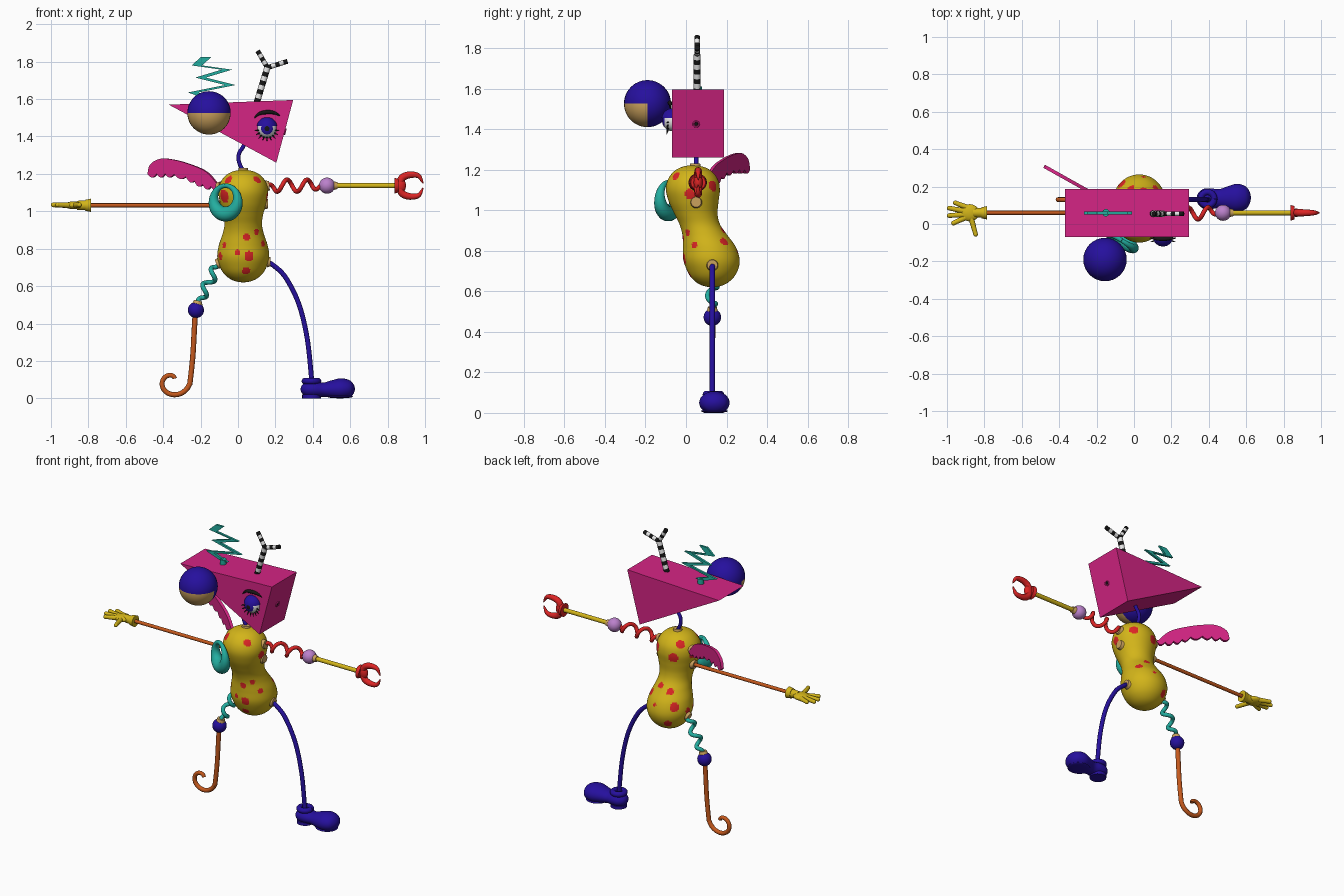
import bpy, bmesh, math
from math import sin, cos, pi, radians
from mathutils import Vector, Matrix

if "Cube" in bpy.data.objects:
    bpy.data.objects.remove(bpy.data.objects["Cube"], do_unlink=True)


def material(name, *rgb):
    m = bpy.data.materials.new(name)
    m.use_nodes = True
    m.diffuse_color = (*rgb, 1)
    m.node_tree.nodes["Principled BSDF"].inputs["Base Color"].default_value = (*rgb, 1)
    return m


yellow = material("yellow", .65, .46, .01)
red = material("red", .72, .018, .018)
pink = material("pink", .66, .018, .23)
blue = material("deep blue", .019, .005, .34)
teal = material("teal", .017, .42, .35)
orange = material("burnt orange", .56, .1, .012)
purple = material("lilac", .5, .22, .6)
tan = material("tan", .6, .36, .11)
white = material("white", .8, .8, .8)
black = material("black", .008, .008, .008)


def finish(name, bm, *mats, angle=40):
    bmesh.ops.recalc_face_normals(bm, faces=bm.faces)
    mesh = bpy.data.meshes.new(name)
    bm.to_mesh(mesh)
    bm.free()
    for m in mats:
        mesh.materials.append(m)
    ob = bpy.data.objects.new(name, mesh)
    bpy.context.collection.objects.link(ob)
    bpy.ops.object.select_all(action='DESELECT')
    ob.select_set(True)
    bpy.context.view_layer.objects.active = ob
    bpy.ops.object.shade_smooth_by_angle(angle=radians(angle))
    return ob


def smooth(pts, n=8, first=None, last=None):
    """Sample a smooth curve through points of any dimension."""
    p = [Vector(q) for q in pts]
    p = [Vector(first) if first else 2 * p[0] - p[1]] + p + [Vector(last) if last else 2 * p[-1] - p[-2]]
    out = []
    for a, b, c, d in zip(p, p[1:], p[2:], p[3:]):
        for i in range(n):
            t = i / n
            out.append(b + (c - a) * (t / 2) + (2 * a - 5 * b + 4 * c - d) * (t * t / 2)
                       + (3 * b - a - 3 * c + d) * (t ** 3 / 2))
    return out + [p[-2]]


def skin(bm, rings):
    rows = [[bm.verts.new(v) for v in ring] for ring in rings]
    n = len(rows[0])
    for a, b in zip(rows, rows[1:]):
        for i in range(n):
            bm.faces.new((a[i], a[(i + 1) % n], b[(i + 1) % n], b[i]))
    bm.faces.new(rows[0])
    bm.faces.new(rows[-1])


def tube(name, pts, mat, r0, r1=None, sides=12, radius=None):
    pts = [Vector(p) for p in pts]
    r1 = r0 if r1 is None else r1
    last = len(pts) - 1
    rings, normal = [], Vector((.13, .92, .21))
    for i, p in enumerate(pts):
        t = (pts[min(i + 1, last)] - pts[max(i - 1, 0)]).normalized()
        normal = (normal - t * normal.dot(t)).normalized()
        side = t.cross(normal)
        r = radius(i / last) if radius else r0 + (r1 - r0) * i / last
        rings.append([p + (normal * cos(k * 2 * pi / sides) + side * sin(k * 2 * pi / sides)) * r
                      for k in range(sides)])
    bm = bmesh.new()
    skin(bm, rings)
    return finish(name, bm, mat, angle=60)


def ball(name, center, size, *mats, rule=None, pole=0):
    bm = bmesh.new()
    bmesh.ops.create_uvsphere(bm, u_segments=32, v_segments=24, radius=1, matrix=Matrix.Rotation(pole, 4, 'X'))
    for f in bm.faces:
        f.material_index = rule(f.calc_center_median()) if rule else 0
    bmesh.ops.scale(bm, vec=size if isinstance(size, tuple) else (size,) * 3, verts=bm.verts)
    bmesh.ops.translate(bm, vec=center, verts=bm.verts)
    return finish(name, bm, *mats)


def rod(name, a, b, r0, mat, r1=None):
    return tube(name, (a, b), mat, r0, r1, sides=20)


def plate(name, outline, depth, mat):
    bm = bmesh.new()
    face = bm.faces.new([bm.verts.new(p) for p in outline])
    new = bmesh.ops.extrude_face_region(bm, geom=[face], use_keep_orig=True)["geom"]
    bmesh.ops.translate(bm, vec=depth, verts=[v for v in new if isinstance(v, bmesh.types.BMVert)])
    return finish(name, bm, mat, angle=20)


def circle(c, r, u, v, n=24):
    return [Vector(c) + (Vector(u) * cos(i * 2 * pi / n) + Vector(v) * sin(i * 2 * pi / n)) * r for i in range(n + 1)]


def helix(a, b, r, turns, n=64):
    a, b = Vector(a), Vector(b)
    d = (b - a).normalized()
    u = Vector((0, 1, 0))
    w = d.cross(u)
    return [a.lerp(b, i / n) + (u * sin(turns * 2 * pi * i / n) + w * cos(turns * 2 * pi * i / n))
            * r * min(1, 6 * i / n, 6 * (1 - i / n)) for i in range(n + 1)]


# Peanut body: height, depth centre, radius
X = .028
profile = [(.62, .13, 0), (.632, .13, .058), (.665, .13, .102), (.71, .13, .128), (.76, .125, .139),
           (.82, .115, .13), (.88, .092, .11), (.93, .068, .1), (.98, .05, .106), (1.04, .038, .122),
           (1.1, .034, .133), (1.15, .034, .124), (1.19, .034, .095), (1.213, .034, .055), (1.222, .034, 0)]
mirror = [(z, y, -r) for z, y, r in (profile[1], profile[-2])]
sections = smooth(profile, 8, *mirror)
body = bmesh.new()
skin(body, [[(X + max(r, .001) * cos(k * pi / 48), y + max(r, .001) * sin(k * pi / 48), z) for k in range(96)]
            for z, y, r in sections])
# Spots: direction in degrees, height, radius
spots = []
for deg, h, size in [(-143, 1.08, .036), (-135, 1.17, .024), (-80, .86, .02), (-141, .82, .016), (-103, .78, .015),
                     (-77, .76, .026), (-82, .68, .022), (-152, .76, .02), (-7, 1.08, .025), (49, 1.12, .027),
                     (-48, .89, .017), (-34, .83, .017), (42, .845, .023), (-48, 1.17, .023), (130, 1.17, .026),
                     (110, 1.09, .03), (115, .88, .022), (135, .8, .03), (120, .69, .026), (175, .76, .02),
                     (165, 1.1, .025), (75, .9, .02), (80, .8, .012)]:
    z, y, r = min(sections, key=lambda s: abs(s[0] - h))
    spots.append((Vector((X + r * cos(radians(deg)), y + r * sin(radians(deg)), h)), size))
for f in body.faces:
    c = f.calc_center_median()
    f.material_index = int(any((c - s).length < r for s, r in spots))
finish("body", body, yellow, red)

# Sockets
for name, p, d in [("left_shoulder_socket", (.148, .05, 1.135), (.02, 0, .002)),
                   ("left_spare_socket", (.142, .05, 1.04), (.018, 0, 0)),
                   ("left_hip_socket", (.155, .13, .73), (.018, 0, 0)),
                   ("right_shoulder_socket", (-.085, .055, 1.03), (-.022, 0, 0)),
                   ("wing_socket", (-.092, .07, 1.13), (-.02, .008, 0)),
                   ("right_hip_socket", (-.095, .13, .725), (-.02, 0, -.008)),
                   ("neck_socket", (.028, .045, 1.205), (0, 0, .026))]:
    rod(name, p, Vector(p) + Vector(d), .03, tan, .025)

# Neck and wedge head
tube("neck", smooth([(.025, .05, 1.22), (.005, .05, 1.265), (.006, .05, 1.31), (.03, .05, 1.35), (.04, .05, 1.4)]),
     blue, .011)
plate("head", [(-.37, -.07, 1.57), (.295, -.07, 1.595), (.205, -.07, 1.26)], (0, .257, 0), pink)
tube("ear_hole", circle((.252, .05, 1.425), .014, (0, 1, 0), (.25, 0, .97)), pink, .004, sides=8)
rod("ear_hole_center", (.24, .05, 1.428), (.2535, .05, 1.425), .009, black)

# Eyes, lashes and brow
ball("big_eye", (-.155, -.19, 1.526), .116, blue, tan, rule=lambda c: int(c.z < 0 and c.y < 0))
ball("small_eye", (.155, -.066, 1.442), .052, white, blue, black, pole=pi / 2,
     rule=lambda c: 2 if c.y < -.95 else 1 if c.y < -.8 else 0)
ball("small_eyelid", (.155, -.066, 1.448), .055, blue, rule=None)
lid = bpy.context.object
bm = bmesh.new()
bm.from_mesh(lid.data)
bmesh.ops.bisect_plane(bm, geom=bm.verts[:] + bm.edges[:] + bm.faces[:], plane_co=(.155, -.066, 1.456),
                       plane_no=(0, 0, 1), clear_inner=True)
bm.to_mesh(lid.data)
bm.free()
for i in range(9):
    a = radians(190 + i * 20)
    d = Vector((cos(a), -.3, sin(a)))
    c = Vector((.155, -.075, 1.442))
    rod("eyelash", c + d * .046, c + d * .068, .0045, black, .001)
tube("eyebrow", smooth([(.085, -.075, 1.497), (.115, -.078, 1.522), (.155, -.08, 1.53), (.195, -.078, 1.526),
                        (.225, -.075, 1.51)]), black, 0, radius=lambda t: .002 + .009 * sin(pi * t))

# Zigzag hair
path = [(-.14, 1.6), (-.24, 1.635), (-.04, 1.675), (-.2, 1.715), (-.06, 1.757), (-.22, 1.78), (-.17, 1.825)]
plate("zigzag_hair", [(x + .028, .052, z) for x, z in path] + [(x - .028, .052, z) for x, z in path[::-1]],
      (0, .014, 0), teal)
rod("hair_base", (-.15, .06, 1.57), (-.15, .06, 1.61), .02, teal)

# Striped forked antenna
bm = bmesh.new()
fork = Vector((.157, .055, 1.768))
for start, end, r, n in [((.1, .055, 1.58), fork, .017, 8), (fork, (.105, .055, 1.858), .013, 5),
                         (fork, (.265, .055, 1.802), .013, 5)]:
    start, end = Vector(start), Vector(end)
    turn = (end - start).to_track_quat('Z', 'Y').to_matrix().to_4x4()
    for i in range(n):
        m = Matrix.Translation(start.lerp(end, (i + .5) / n)) @ turn
        made = bmesh.ops.create_cone(bm, cap_ends=True, segments=16, radius1=r, radius2=r,
                                     depth=(end - start).length / n, matrix=m)
        for f in {f for v in made["verts"] for f in v.link_faces}:
            f.material_index = i % 2
finish("antenna", bm, black, white)

# Feathered wing with scalloped lower edge
top = smooth([(-.485, 1.2), (-.47, 1.25), (-.42, 1.28), (-.36, 1.278), (-.27, 1.255), (-.17, 1.21), (-.1, 1.13)], 5)
low = smooth([(-.1, 1.13), (-.16, 1.135), (-.22, 1.155), (-.28, 1.185), (-.36, 1.2), (-.42, 1.2), (-.485, 1.2)], 8)
edge = [(p.x, p.y - .02 * abs(sin(pi * i / 6))) for i, p in enumerate(low)]
plate("wing", [(x, .085 - (x + .1) * .56, z) for x, z in [tuple(p) for p in top] + edge[1:-1]],
      (.009, .016, 0), pink)

# Tapered ring on the chest
tube("chest_ring", circle((-.066, -.088, 1.061), .076, (0, 0, 1), (.84, -.54, 0), 40), teal, 0, sides=16,
     radius=lambda t: .026 - .014 * cos(2 * pi * t))

# Right arm and hand
rod("right_arm", (-.1, .06, 1.032), (-.8, .06, 1.032), .011, orange)
rod("right_cuff", (-.785, .06, 1.032), (-.815, .06, 1.032), .036, yellow, .03)
rod("right_wrist", (-.81, .06, 1.032), (-.86, .06, 1.032), .027, yellow, .024)
ball("right_palm", (-.878, .06, 1.032), (.05, .046, .021), yellow)
for name, base, tip in [("index_finger", (-.9, .035), (-.965, .005)), ("middle_finger", (-.91, .05), (-.988, .045)),
                        ("ring_finger", (-.91, .07), (-.988, .085)), ("little_finger", (-.89, .088), (-.955, .113)),
                        ("thumb", (-.87, .03), (-.847, -.055))]:
    rod(name, (*base, 1.032), (*tip, 1.034), .015, yellow, .012)
    ball(name + "_tip", (*tip, 1.034), .0125, yellow)

# Left arm and claw
tube("left_coil_arm", helix((.155, .055, 1.137), (.45, .058, 1.137), .032, 2.75), red, .012)
ball("left_elbow", (.476, .06, 1.137), .043, purple)
rod("left_elbow_cap", (.508, .06, 1.137), (.532, .06, 1.137), .024, tan, .018)
rod("left_forearm", (.52, .06, 1.137), (.85, .06, 1.137), .0135, yellow)
rod("left_cuff", (.838, .06, 1.137), (.858, .06, 1.137), .042, red, .036)
ball("claw_base", (.868, .06, 1.137), (.03, .022, .04), red)
for s, name in [(1, "upper_claw"), (-1, "lower_claw")]:
    tube(name, smooth([(.865, .06, 1.137 + s * .018), (.882, .06, 1.137 + s * .045), (.92, .06, 1.137 + s * .058),
                       (.965, .06, 1.137 + s * .052), (.99, .06, 1.137 + s * .012)]), red, 0,
         radius=lambda t: .003 + .017 * (1 - t ** 3))

# Left leg and shoe
tube("left_leg", smooth([(.14, .13, .735), (.19, .13, .71), (.255, .13, .645), (.325, .13, .505), (.37, .13, .32),
                         (.395, .13, .09)]), blue, .0135)
tube("shoe_cuff", circle((.393, .135, .092), .036, (1, 0, 0), (0, 1, 0)), blue, .017)
shoe = [(.335, .135, .048, 0), (.343, .135, .048, .03), (.37, .135, .048, .052), (.41, .135, .048, .056),
        (.455, .136, .046, .05), (.5, .138, .048, .063), (.55, .14, .05, .075), (.595, .14, .05, .062),
        (.617, .14, .05, .035), (.625, .14, .05, 0)]
ends = [(x, y, z, -r) for x, y, z, r in (shoe[1], shoe[-2])]
bm = bmesh.new()
skin(bm, [[(x, y + max(r, .001) * cos(k * pi / 16), max(.006, z + max(r, .001) * .76 * sin(k * pi / 16)))
           for k in range(32)] for x, y, z, r in smooth(shoe, 5, *ends)])
finish("shoe", bm, blue)
rod("shoe_heel", (.393, .135, 0), (.393, .135, .02), .05, blue)
ball("shoe_sole", (.545, .14, .009), (.07, .066, .009), blue)

# Right leg with coil, knee and curled foot
tube("right_coil_leg", helix((-.1, .13, .725), (-.212, .13, .515), .024, 2.5), teal, .0125)
rod("right_knee_cap", (-.213, .13, .522), (-.218, .13, .5), .022, tan, .028)
ball("right_knee", (-.225, .13, .472), .043, blue)
curl = [(-.352 + (.096 - .0085 * k / 1.5) * cos(k * pi / 10), .13, .088 - (.09 - .0075 * k / 1.5) * sin(k * pi / 10) * .82)
        for k in [i * .5 for i in range(29)]]
curl = [(-.352 + (.096 - .0055 * k) * cos(k * pi / 8), .13, .09 - (.089 - .0048 * k) * sin(k * pi / 8))
        for k in [i * .5 for i in range(29)]]
tube("right_curled_leg", smooth([(-.229, .13, .45), (-.235, .13, .34), (-.242, .13, .22)] + curl, 3), orange, .0145, .012)
